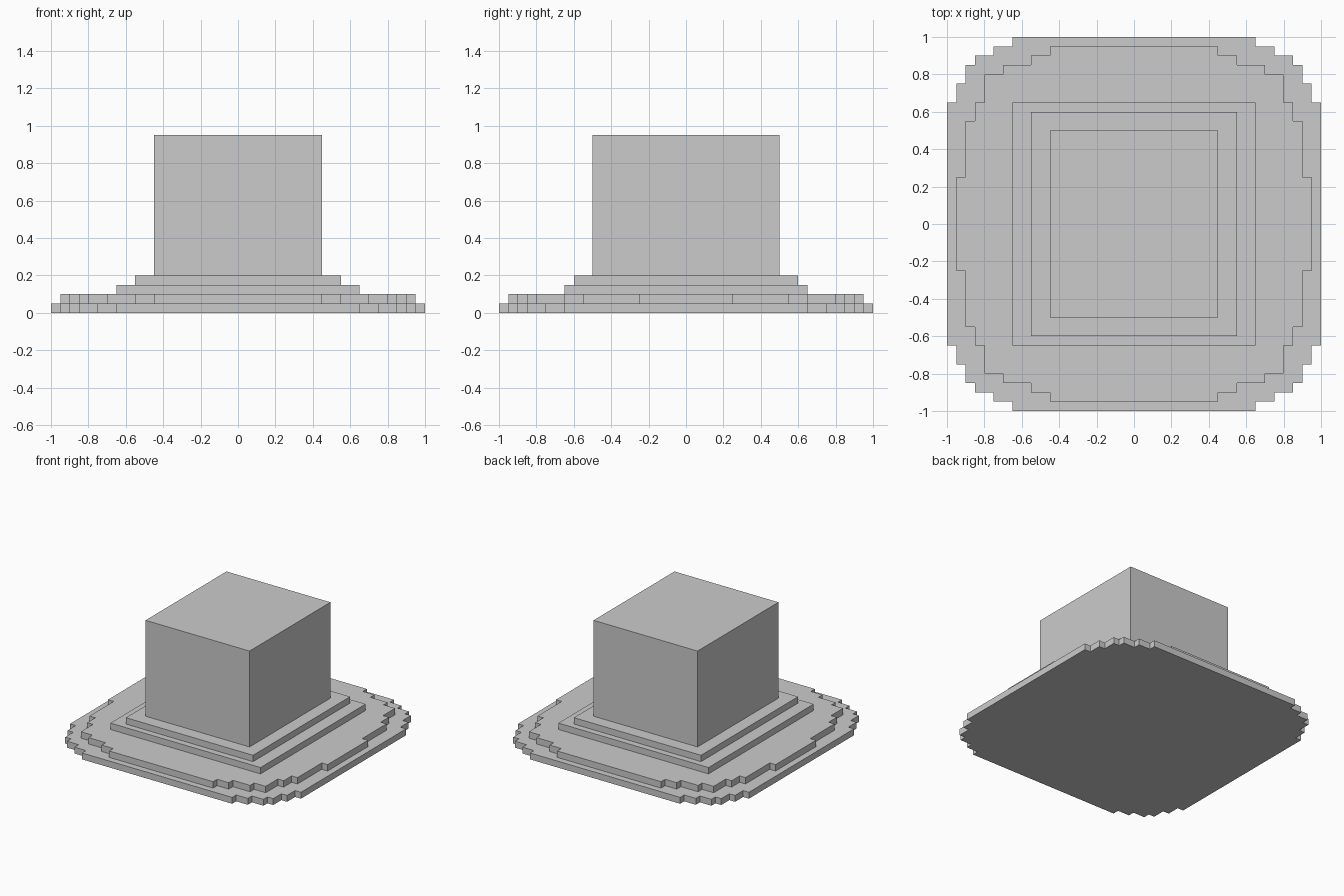
import bpy
import bmesh

if "Cube" in bpy.data.objects:
    bpy.data.objects.remove(bpy.data.objects["Cube"])


def prism(name, quarter, z0, z1):
    """Extrude a closed outline mirrored from its +x +y quarter (listed from +x to +y)."""
    half = quarter + [(-x, y) for x, y in reversed(quarter)]
    outline = half + [(-x, -y) for x, y in half]
    bm = bmesh.new()
    base = bm.faces.new([bm.verts.new((x, y, z0)) for x, y in outline])
    top = bmesh.ops.extrude_face_region(bm, geom=[base], use_keep_orig=True)["geom"]
    bmesh.ops.translate(bm, vec=(0, 0, z1 - z0),
                        verts=[v for v in top if isinstance(v, bmesh.types.BMVert)])
    bmesh.ops.recalc_face_normals(bm, faces=bm.faces)
    mesh = bpy.data.meshes.new(name)
    bm.to_mesh(mesh)
    bm.free()
    obj = bpy.data.objects.new(name, mesh)
    bpy.context.collection.objects.link(obj)
    return obj


def stairs(corners):
    """Stepped quarter outline: outer corners joined by inner notches."""
    pts = [corners[0]]
    for (x0, y0), (x1, y1) in zip(corners, corners[1:]):
        pts += [(x1, y0), (x1, y1)]
    return pts


# Wide rounded base slabs with stepped corners
prism("base_slab", stairs([(1, .65), (.95, .75), (.9, .85), (.85, .9),
                           (.75, .95), (.65, 1)]), 0, .05)
prism("second_slab", stairs([(.95, .25), (.9, .55), (.85, .65), (.8, .8),
                             (.7, .85), (.55, .9), (.45, .95)]), .05, .1)

# Rectangular steps and the main block
prism("lower_step", [(.65, .65)], .1, .15)
prism("upper_step", [(.55, .6)], .15, .2)
prism("main_block", [(.45, .5)], .2, .95)
